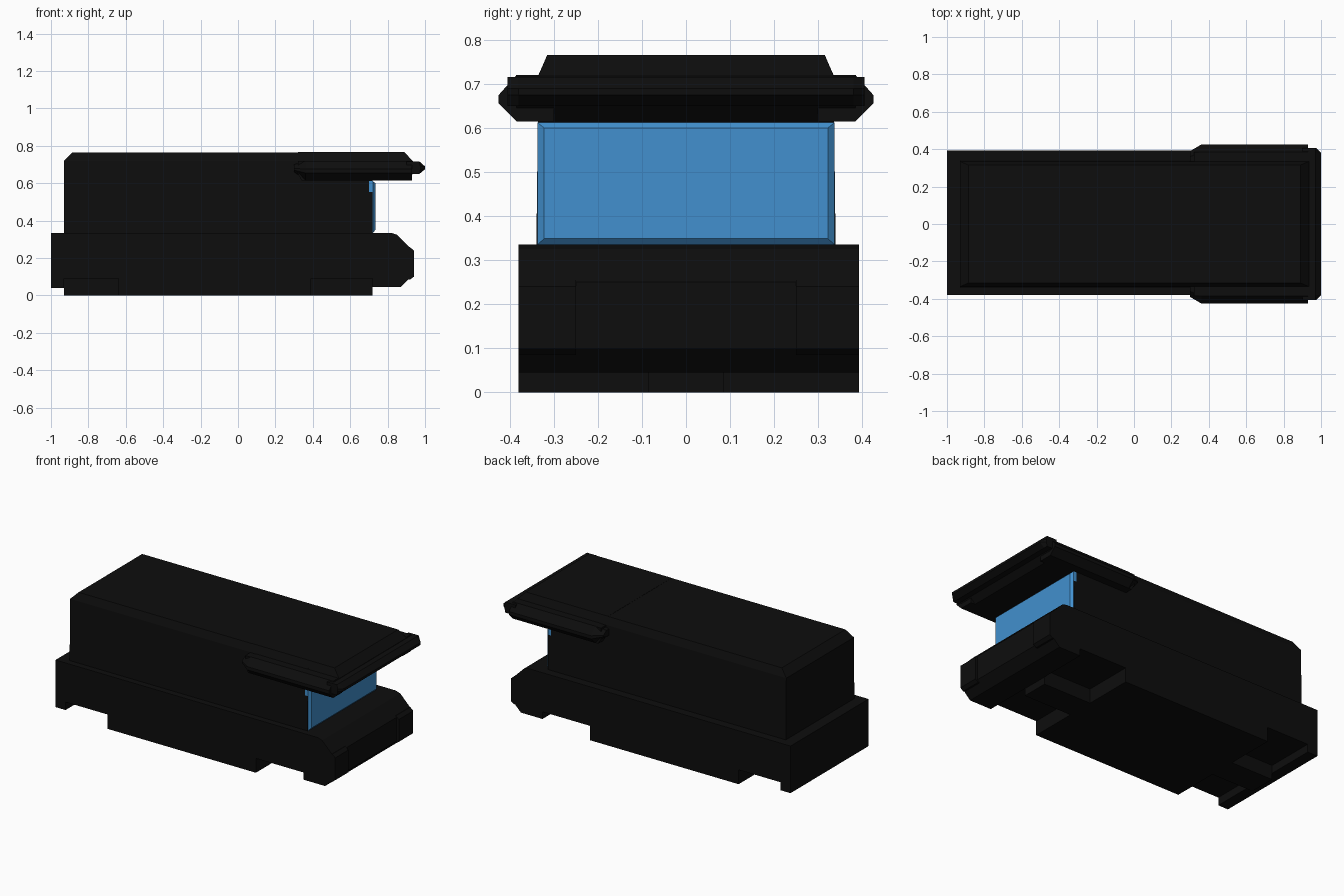
import bpy, bmesh

if "Cube" in bpy.data.objects:
    bpy.data.objects.remove(bpy.data.objects["Cube"])


def material(name, rgb):
    m = bpy.data.materials.new(name)
    m.diffuse_color = (*rgb, 1.0)
    m.use_nodes = True
    m.node_tree.nodes["Principled BSDF"].inputs["Base Color"].default_value = m.diffuse_color
    return m


BLACK = material("matte black", (0.004, 0.004, 0.004))
BLUE = material("glass blue", (0.054, 0.28, 0.62))


def loft(name, sections, mat=BLACK):
    """Join matching closed outlines into one capped solid."""
    bm = bmesh.new()
    rings = [[bm.verts.new(p) for p in s] for s in sections]
    n = len(rings[0])
    for a, b in zip(rings, rings[1:]):
        for i in range(n):
            j = (i + 1) % n
            bm.faces.new((a[i], a[j], b[j], b[i]))
    bm.faces.new(rings[0])
    bm.faces.new(rings[-1])
    bmesh.ops.recalc_face_normals(bm, faces=bm.faces)
    me = bpy.data.meshes.new(name)
    bm.to_mesh(me)
    bm.free()
    me.materials.append(mat)
    ob = bpy.data.objects.new(name, me)
    bpy.context.collection.objects.link(ob)
    return ob


def along_y(profile, y):
    return [(x, y, z) for x, z in profile]


def along_x(profile, x):
    return [(x, y, z) for y, z in profile]


def rect(x0, x1, y0, y1, z):
    return [(x0, y0, z), (x1, y0, z), (x1, y1, z), (x0, y1, z)]


# Lower body: side profile with the two wheel wells and the sloped nose
lower = [(-1, .335), (-1, .04), (-.93, .04), (-.93, .09), (-.64, .09), (-.64, 0),
         (.39, 0), (.39, .09), (.72, .09), (.72, .045), (.87, .045), (.925, .1),
         (.925, .25), (.85, .325), (.82, .335)]
loft("lower_body", [along_y(lower, -.38), along_y(lower, .393)])

# Centre beam between the wells
loft("centre_beam", [rect(-.93, .72, -.085, .085, 0), rect(-.93, .72, -.085, .085, .12)])

# Raised blocks on the nose corners
for name, y0, y1 in (("nose_block_right", -.38, -.25), ("nose_block_left", .25, .393)):
    block = [(.9, .085), (.92, .085), (.94, .1), (.94, .24), (.92, .258), (.9, .258)]
    loft(name, [along_y(block, y0), along_y(block, y1)])

# Upper body with chamfered roof
loft("upper_body", [rect(-.93, .72, -.34, .34, .3), rect(-.93, .72, -.335, .335, .72),
                    rect(-.885, .72, -.315, .315, .765)])

# Windscreen with a bevelled edge
outer = [(-.337, .335), (.337, .335), (.337, .612), (-.337, .612)]
inner = [(-.322, .349), (.322, .349), (.322, .6), (-.322, .6)]
loft("windscreen", [along_x(outer, .70), along_x(outer, .721), along_x(inner, .734)], BLUE)

# Canopy slab over the windscreen
loft("canopy", [rect(.34, .90, -.385, .385, .615), rect(.32, .935, -.385, .385, .65),
                rect(.32, .935, -.385, .385, .718)])
loft("canopy_top", [rect(.32, .935, -.335, .335, .718), rect(.32, .89, -.315, .315, .766)])

# Bumper rails on both sides of the canopy, tapered at the rear
rail = [(.30, .615), (.385, .615), (.425, .655), (.425, .675), (.385, .72), (.30, .72)]
tip = [(.30, .66), (.36, .66), (.39, .67), (.39, .68), (.36, .70), (.30, .70)]
for name, s in (("canopy_rail_right", -1), ("canopy_rail_left", 1)):
    loft(name, [along_x([(s * y, z) for y, z in p], x)
                for p, x in ((tip, .30), (rail, .36), (rail, .93))])

# Front bumper bar of the canopy with clipped corners
bar = [(.90, .65), (.97, .65), (1, .675), (1, .69), (.97, .716), (.90, .716)]
end = [(min(x, .975), z) for x, z in bar]
loft("canopy_front_bar", [along_y(end, -.405), along_y(bar, -.38),
                          along_y(bar, .38), along_y(end, .405)])
